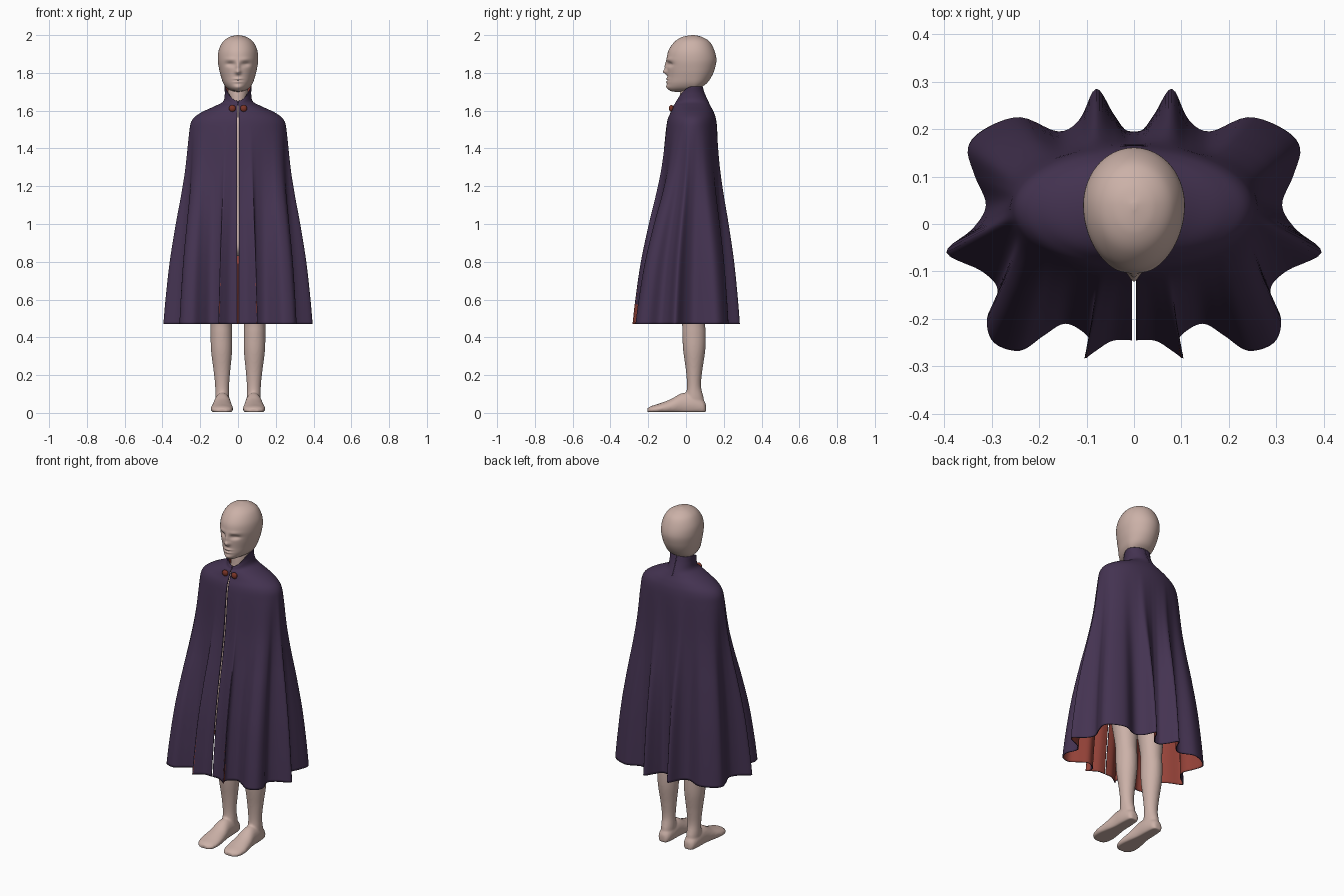
import bpy, bmesh, math

cube = bpy.data.objects.get("Cube")
if cube:
    bpy.data.objects.remove(cube, do_unlink=True)


def material(name, rgb):
    m = bpy.data.materials.new(name)
    m.use_nodes = True
    m.diffuse_color = (*rgb, 1)
    bsdf = next(n for n in m.node_tree.nodes if n.type == 'BSDF_PRINCIPLED')
    bsdf.inputs["Base Color"].default_value = (*rgb, 1)
    return m


skin = material("skin", (0.60, 0.44, 0.39))
purple = material("purple cloth", (0.058, 0.033, 0.083))
red = material("red lining", (0.30, 0.055, 0.04))
rust = material("rust clasp", (0.20, 0.035, 0.02))


def sample(rows, count):
    """Smooth resampling of a table of rows (Catmull-Rom)."""
    result, last = [], len(rows) - 1
    for k in range(count):
        u = last * k / (count - 1)
        i = min(int(u), last - 1)
        f = u - i
        quad = zip(rows[max(i - 1, 0)], rows[i], rows[i + 1], rows[min(i + 2, last)])
        result.append([b + f / 2 * (c - a + f * (2*a - 5*b + 4*c - d + f * (3*(b - c) + d - a)))
                       for a, b, c, d in quad])
    return result


def egg(a, rx, front, back, cy):
    """Point on an oval with different front and back depths."""
    depth = back - cy if math.sin(a) > 0 else cy - front
    return rx * math.cos(a), cy + depth * math.sin(a)


def add_loft(bm, rings):
    """Closed tube through rings, capped at both ends."""
    loops = [[bm.verts.new(p) for p in ring] for ring in rings]
    n = len(loops[0])
    for low, high in zip(loops, loops[1:]):
        for j in range(n):
            bm.faces.new((high[j], high[(j + 1) % n], low[(j + 1) % n], low[j]))
    bm.faces.new(loops[0])
    bm.faces.new(loops[-1][::-1])


def finish(bm, name, mats, recalc=True):
    if recalc:
        bmesh.ops.recalc_face_normals(bm, faces=bm.faces)
    for f in bm.faces:
        f.smooth = True
    mesh = bpy.data.meshes.new(name)
    bm.to_mesh(mesh)
    bm.free()
    for m in mats:
        mesh.materials.append(m)
    ob = bpy.data.objects.new(name, mesh)
    bpy.context.collection.objects.link(ob)
    return ob


def angles(n):
    return [math.tau * j / n for j in range(n)]


# Head: height, half width, front, back
head_rows = [(2.0, .005, .03, .045), (1.99, .045, -.02, .085), (1.965, .08, -.06, .125),
             (1.92, .102, -.092, .15), (1.87, .107, -.102, .161), (1.82, .1, -.1, .152),
             (1.78, .09, -.098, .135), (1.745, .078, -.1, .11), (1.72, .06, -.096, .075),
             (1.705, .035, -.083, .05), (1.7, .01, -.06, .045)]
# Face features: side offset, height, width, tallness, push along y
features = [(0, 1.805, .014, .013, -.02), (0, 1.835, .011, .025, -.012),
            (.04, 1.846, .024, .012, .014), (.04, 1.872, .03, .01, -.004),
            (0, 1.768, .022, .006, -.007), (0, 1.752, .02, .006, -.006),
            (0, 1.76, .02, .003, .005), (0, 1.725, .025, .012, -.007)]


def face_push(x, z):
    return sum(d * math.exp(-((abs(x) - fx) / w) ** 2 - ((z - fz) / h) ** 2)
               for fx, fz, w, h, d in features)


rings = []
for z, rx, front, back in sample(head_rows, 100):
    ring = []
    for a in angles(96):
        x, y = egg(a, rx, front, back, .04)
        ring.append((x, y + (face_push(x, z) if y < -.02 else 0), z))
    rings.append(ring)
bm = bmesh.new()
add_loft(bm, rings)
finish(bm, "head", [skin])

# Neck and torso under the cloak
torso_rows = [(1.78, .05, -.015, .1), (1.7, .053, -.03, .085), (1.63, .06, -.035, .1),
              (1.56, .15, -.055, .12), (1.5, .2, -.07, .13), (1.3, .16, -.08, .12),
              (1.1, .13, -.07, .11), (.95, .16, -.075, .13), (.87, .15, -.07, .13),
              (.83, .06, -.03, .09)]
bm = bmesh.new()
add_loft(bm, [[(*egg(a, rx, f, b, .035), z) for a in angles(40)]
              for z, rx, f, b in sample(torso_rows, 40)])
finish(bm, "neck_and_torso", [skin])

# Legs: height, centre, half width, front, back
leg_rows = [(.92, .09, .082, -.08, .12), (.7, .09, .075, -.06, .11), (.5, .089, .058, -.024, .1),
            (.42, .088, .057, -.02, .105), (.33, .087, .056, -.015, .102), (.22, .085, .044, 0, .086),
            (.14, .084, .037, .005, .08), (.07, .083, .037, 0, .095), (.01, .083, .03, .02, .09)]
# Feet: depth, centre, half width, top
foot_rows = [(.106, .083, .018, .045), (.09, .083, .034, .07), (.04, .083, .042, .1),
             (-.02, .083, .045, .105), (-.08, .084, .054, .073), (-.14, .085, .06, .05),
             (-.185, .084, .05, .036), (-.205, .082, .025, .024)]
for side, sign in (("left", 1), ("right", -1)):
    bm = bmesh.new()
    rings = []
    for z, cx, rx, front, back in sample(leg_rows, 50):
        oval = [egg(a, rx, front, back, .04) for a in angles(32)]
        rings.append([(sign * (cx + x), y, z) for x, y in oval])
    add_loft(bm, rings)
    add_loft(bm, [[(sign * (cx + hw * math.cos(a)), y, max(.004, top * (.42 + .58 * math.sin(a))))
                   for a in angles(32)] for y, cx, hw, top in sample(foot_rows, 36)])
    leg = finish(bm, side + "_leg", [skin])
    fuse = leg.modifiers.new("fuse", 'REMESH')
    fuse.mode = 'VOXEL'
    fuse.voxel_size = .006
    fuse.use_smooth_shade = True
    soften = leg.modifiers.new("soften", 'SMOOTH')
    soften.iterations = 6

# Cloak hem, left half from the front opening to the back: x, y, angle on the shoulders
hem = [(.004, -.245, -89), (.045, -.246, -84), (.08, -.267, -79), (.104, -.283, -75),
       (.092, -.257, -71), (.102, -.232, -67), (.145, -.21, -60), (.19, -.235, -50),
       (.24, -.267, -42), (.295, -.25, -35), (.31, -.2, -28), (.287, -.14, -20),
       (.32, -.1, -14), (.395, -.06, -8), (.34, -.01, 0), (.312, .04, 8), (.335, .1, 16),
       (.35, .16, 25), (.315, .2, 34), (.24, .225, 45), (.16, .195, 56), (.115, .22, 65),
       (.08, .285, 72), (.045, .235, 80), (.02, .2, 86), (0, .195, 90)]
# Cloak levels: height, half width, front, back, share of hem shape, dip of collar at the front
levels = [(1.727, .073, -.05, .088, 0, .075), (1.69, .07, -.055, .1, 0, .045),
          (1.65, .078, -.06, .118, 0, .015), (1.625, .12, -.068, .13, 0, 0),
          (1.59, .195, -.082, .148, 0, 0), (1.55, .243, -.098, .16, 0, 0),
          (1.48, .256, -.104, .165, .03, 0), (1.3, .258, -.104, .165, .16, 0),
          (1.15, .258, -.104, .165, .33, 0), (1.0, .258, -.104, .165, .53, 0),
          (.8, .258, -.104, .165, .76, 0), (.6, .258, -.104, .165, .92, 0),
          (.47, .258, -.104, .165, 1, 0)]
half = 126
hem_points = sample(hem, half)
bm = bmesh.new()
grid = []
for z, rx, front, back, share, dip in sample(levels, 73):
    row = []
    for hx, hy, deg in hem_points:
        a = math.radians(deg)
        x, y = egg(a, rx, front, back, .033)
        drop = dip * max(0, -math.sin(a)) ** 2
        row.append((max(.003, x + (hx - x) * share), y + (hy - y) * share, z - drop))
    row[-1] = (0, *row[-1][1:])
    row += [(-x, y, z) for x, y, z in row[-2::-1]]
    grid.append([bm.verts.new(p) for p in row])
for top, low in zip(grid, grid[1:]):
    for j in range(len(top) - 1):
        face = bm.faces.new((low[j], low[j + 1], top[j + 1], top[j]))
        # Turned edge of the front fold shows the lining near the hem
        from_front = min(j, len(top) - 2 - j)
        if 15 <= from_front < 20 and face.calc_center_median().z < .58:
            face.material_index = 1
cloak = finish(bm, "cloak", [purple, red], recalc=False)
shell = cloak.modifiers.new("lining", 'SOLIDIFY')
shell.thickness = .005
shell.offset = -1
shell.material_offset = 1
shell.material_offset_rim = 0

# Clasp: two round knobs
for side, sign in (("left", 1), ("right", -1)):
    bm = bmesh.new()
    bmesh.ops.create_uvsphere(bm, u_segments=24, v_segments=14, radius=.018)
    knob = finish(bm, side + "_clasp_knob", [rust])
    knob.location = (sign * .03, -.078, 1.612)
    knob.scale.y = .7
